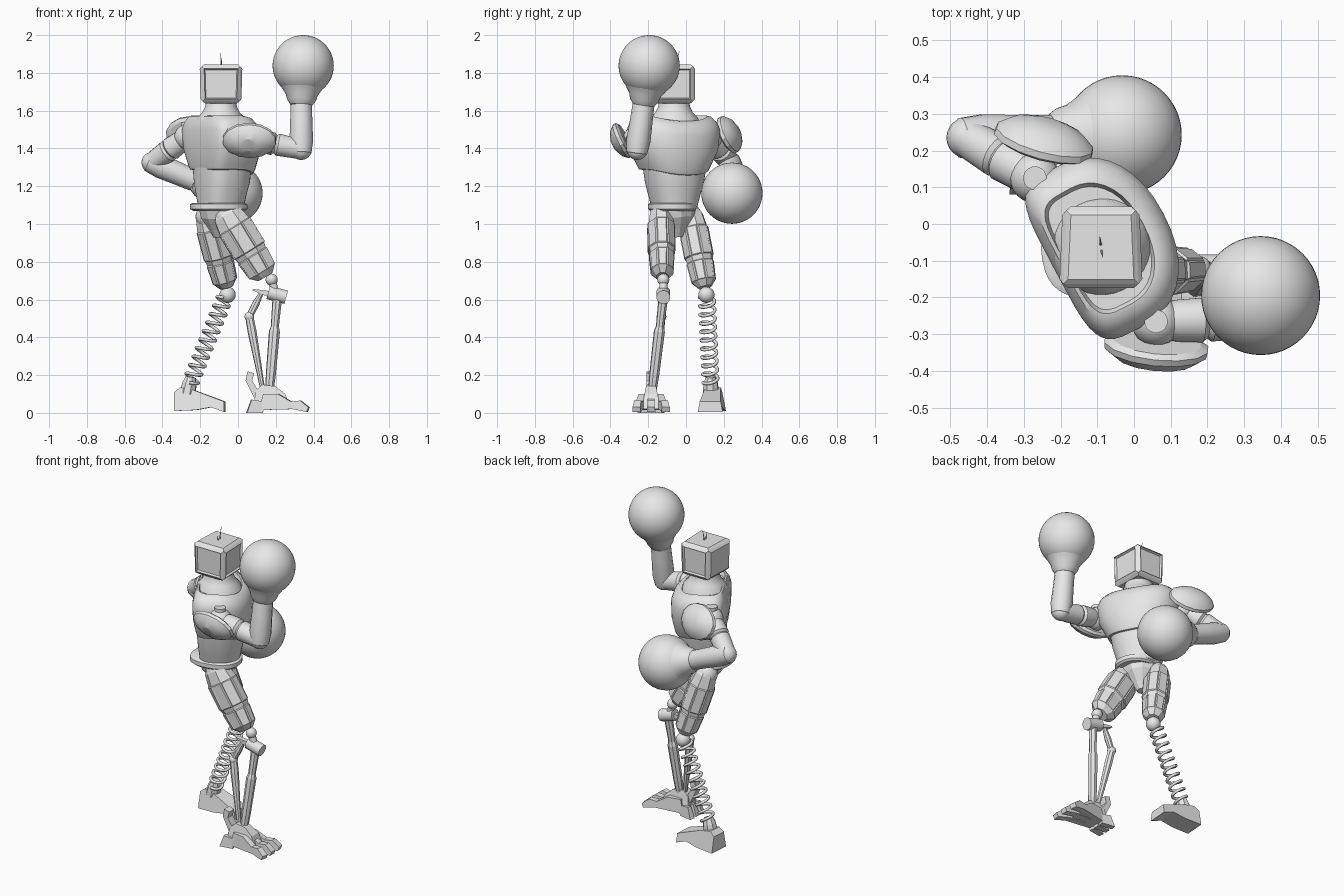
import bpy, bmesh, math
from mathutils import Vector, Matrix

cube = bpy.data.objects.get("Cube")
if cube:
    bpy.data.objects.remove(cube, do_unlink=True)

GREY = bpy.data.materials.new("plain_grey")
GREY.use_nodes = True
GREY.diffuse_color = (0.8, 0.8, 0.8, 1)
GREY.node_tree.nodes["Principled BSDF"].inputs["Base Color"].default_value = (0.8, 0.8, 0.8, 1)


def finish(name, bm, smooth=35):
    bmesh.ops.recalc_face_normals(bm, faces=bm.faces)
    me = bpy.data.meshes.new(name)
    bm.to_mesh(me)
    bm.free()
    me.materials.append(GREY)
    ob = bpy.data.objects.new(name, me)
    bpy.context.collection.objects.link(ob)
    if smooth:
        bpy.ops.object.select_all(action='DESELECT')
        ob.select_set(True)
        bpy.context.view_layer.objects.active = ob
        bpy.ops.object.shade_smooth_by_angle(angle=math.radians(smooth))
    return ob


def skin(bm, rings):
    """Join rings of vertices into a closed skin; returns the side faces."""
    n, sides = len(rings[0]), []
    for lo, hi in zip(rings, rings[1:]):
        for i in range(n):
            j = (i + 1) % n
            sides.append(bm.faces.new((lo[i], lo[j], hi[j], hi[i])))
    bm.faces.new(rings[0][::-1])
    bm.faces.new(rings[-1])
    return sides


def limb(name, a, b, profile, sides=20, aspect=(1, 1), panels=0, smooth=35):
    """Turned part from a to b; profile holds (fraction, radius) pairs."""
    a, b = Vector(a), Vector(b)
    rot = (b - a).to_track_quat('Z', 'Y')
    bm, rings = bmesh.new(), []
    for t, r in profile:
        ring = []
        for i in range(sides):
            w = math.tau * (i + 0.5) / sides
            p = Vector((r * aspect[0] * math.cos(w), r * aspect[1] * math.sin(w), 0))
            ring.append(bm.verts.new(a.lerp(b, t) + rot @ p))
        rings.append(ring)
    faces = skin(bm, rings)
    if panels:
        bmesh.ops.recalc_face_normals(bm, faces=bm.faces)
        big = sorted(faces, key=lambda f: -f.calc_area())[:panels]
        bmesh.ops.inset_individual(bm, faces=big, thickness=0.007, depth=0.006)
    return finish(name, bm, smooth)


def rod(name, a, b, r, sides=12):
    return limb(name, a, b, [(0, r), (1, r)], sides)


def ball(name, c, r, seg=24):
    bm = bmesh.new()
    bmesh.ops.create_uvsphere(bm, u_segments=seg, v_segments=seg // 2, radius=r,
                              matrix=Matrix.Translation(c))
    return finish(name, bm, 60)


def torso(name, rows, c=(-0.09, -0.06), yaw=28, back_power=0.45, dip=0, n=36):
    """Loft of D-shaped sections; rows hold (z, half width, front, back)."""
    bm, rings = bmesh.new(), []
    turn = Matrix.Rotation(math.radians(yaw), 3, 'Z')
    for z, w, front, back in rows:
        ring = []
        for i in range(n):
            a = math.tau * i / n
            co, si = math.cos(a), math.sin(a)
            p = 0.9 if co > 0 else back_power
            x = math.copysign(abs(co) ** p, co) * (front if co > 0 else back)
            y = math.copysign(abs(si) ** p, si) * w
            drop = dip * max(0, co) ** 2
            ring.append(bm.verts.new(turn @ Vector((x, y, 0)) + Vector((*c, z - drop))))
        rings.append(ring)
    skin(bm, rings)
    return finish(name, bm)


def prism(name, pivot, outline, width, yaw=0, top=1.0):
    """Side outline (x, z) given a width along y; higher points narrow by top."""
    bm, rings = bmesh.new(), []
    high = max(z for _, z in outline)
    turn = Matrix.Rotation(math.radians(yaw), 3, 'Z')
    for s in (-0.5, 0.5):
        rings.append([bm.verts.new(Vector(pivot) + turn @ Vector(
            (x, s * width * (1 + (top - 1) * z / high), z))) for x, z in outline])
    skin(bm, rings)
    return finish(name, bm, 0)


# Head: box with raised frames and sunken screens
bm = bmesh.new()
bmesh.ops.create_cube(bm, size=1)
for v in bm.verts:
    narrow = 0.92 if v.co.y > 0 else 1
    narrow *= 0.95 if v.co.z < 0 else 1
    v.co = Vector((-0.09 + v.co.x * 0.205 * narrow, -0.063 + v.co.y * 0.2, 1.742 + v.co.z * 0.185))
bm.normal_update()
panels = list(bm.faces)
bmesh.ops.inset_individual(bm, faces=panels, thickness=0.018, depth=0.011)
screens = [f for f in panels if abs(f.normal.z) < 0.5 and f.normal.x > -0.5]
bmesh.ops.inset_individual(bm, faces=screens, thickness=0.008, depth=-0.012)
finish("head", bm, 0)
limb("antenna_tall", (-0.09, -0.06, 1.83), (-0.093, -0.035, 1.915), [(0, 0.004), (1, 0.001)], 6)
limb("antenna_short", (-0.09, -0.066, 1.83), (-0.085, -0.09, 1.88), [(0, 0.004), (1, 0.001)], 6)
limb("neck", (-0.09, -0.063, 1.5), (-0.09, -0.063, 1.65),
     [(0, 0.14), (0.4, 0.128), (0.6, 0.1), (0.8, 0.085), (1, 0.08)], 32)

# Trunk
torso("chest", [(1.285, 0.15, 0.14, 0.11), (1.29, 0.178, 0.162, 0.122), (1.31, 0.188, 0.172, 0.128),
                (1.4, 0.235, 0.19, 0.14), (1.5, 0.247, 0.192, 0.142), (1.54, 0.232, 0.178, 0.134),
                (1.57, 0.2, 0.15, 0.118), (1.575, 0.178, 0.13, 0.108), (1.55, 0.168, 0.122, 0.1)],
      dip=0.03)
torso("abdomen", [(1.09, 0.115, 0.12, 0.11), (1.16, 0.135, 0.132, 0.118), (1.22, 0.152, 0.148, 0.124),
                  (1.3, 0.166, 0.155, 0.126)], back_power=0.7)
torso("belt", [(1.07, 0.115, 0.138, 0.138), (1.08, 0.126, 0.15, 0.152), (1.105, 0.126, 0.15, 0.152),
               (1.112, 0.115, 0.135, 0.14)], c=(-0.1, -0.072), yaw=10, back_power=0.8)
limb("pelvis", (-0.1, -0.06, 1.09), (-0.1, -0.045, 0.93),
     [(0, 0.115), (0.35, 0.1), (0.75, 0.055), (1, 0.03)], 10, smooth=0)


# Arms and ball hands
def arm(side, shoulder, elbow, wrist, hand):
    s, e, w, h = map(Vector, (shoulder, elbow, wrist, hand))
    ball(side + "_shoulder", s, 0.068)
    rod(side + "_shoulder_bolt", s, s + Vector((0, 0, 0.08)), 0.032, 16)
    limb(side + "_upper_arm", s, e, [(0, 0.045), (0.2, 0.058), (0.45, 0.062), (0.5, 0.05),
                                     (0.55, 0.06), (0.95, 0.054), (1, 0.04)], 16)
    ball(side + "_elbow", e, 0.056)
    limb(side + "_forearm", e - (w - e) * 0.15, w,
         [(0, 0.038), (0.06, 0.055), (0.3, 0.064), (0.7, 0.06), (1, 0.058)], 14)
    limb(side + "_cuff", w, h, [(0, 0.058), (0.12, 0.076), (0.25, 0.084), (0.45, 0.112)], 28)
    ball(side + "_hand", h, 0.162, 48)


arm("right", (0.06, -0.265, 1.45), (0.335, -0.258, 1.395), (0.335, -0.225, 1.63), (0.345, -0.195, 1.838))
arm("left", (-0.27, 0.125, 1.46), (-0.455, 0.235, 1.325), (-0.23, 0.24, 1.23), (-0.032, 0.243, 1.163))

# Shoulder pads: shallow domed shields
PAD = [(0, 0.085), (0.15, 0.1), (0.4, 0.098), (0.75, 0.075), (1, 0.035)]
limb("right_shoulder_pad", (0.062, -0.318, 1.45), (0.055, -0.385, 1.418), PAD, 14, (1.45, 1.0), smooth=25)
limb("left_shoulder_pad", (-0.25, 0.208, 1.465), (-0.232, 0.275, 1.495), PAD, 14, (1.4, 1.05), smooth=25)

# Thighs: faceted armour with raised panels
THIGH = [(0, 0.05), (0.08, 0.078), (0.25, 0.092), (0.62, 0.092), (0.68, 0.085), (0.93, 0.075), (1, 0.045)]
limb("right_thigh", (-0.075, -0.135, 1.08), (0.145, -0.125, 0.72), THIGH, 8, (0.78, 1.05), 16, 0)
limb("left_thigh", (-0.17, 0.02, 1.08), (-0.06, 0.1, 0.665), THIGH, 8, (0.82, 0.85), 16, 0)
ball("right_hip", (-0.06, -0.125, 1.04), 0.065)
ball("left_hip", (-0.16, 0.02, 1.04), 0.065)

# Left lower leg: coil spring on a wedge foot
ball("left_knee", (-0.055, 0.108, 0.625), 0.043)
top, low = Vector((-0.07, 0.11, 0.61)), Vector((-0.252, 0.13, 0.16))
rot = (low - top).to_track_quat('Z', 'Y')
curve = bpy.data.curves.new("spring", 'CURVE')
curve.dimensions = '3D'
curve.bevel_depth = 0.009
curve.bevel_resolution = 1
spline = curve.splines.new('POLY')
TURNS, STEPS = 10, 18
count = TURNS * STEPS + 1
spline.points.add(count - 1)
for i, pt in enumerate(spline.points):
    w = math.tau * i / STEPS
    off = rot @ Vector((0.04 * math.cos(w), 0.04 * math.sin(w), 0))
    pt.co = (*(top.lerp(low, i / (count - 1)) + off), 1)
curve.materials.append(GREY)
spring = bpy.data.objects.new("left_leg_spring", curve)
bpy.context.collection.objects.link(spring)
bpy.ops.object.select_all(action='DESELECT')
spring.select_set(True)
bpy.context.view_layer.objects.active = spring
bpy.ops.object.convert(target='MESH')
limb("left_ankle", (-0.268, 0.132, 0.1), (-0.25, 0.13, 0.19), [(0, 0.045), (0.6, 0.04), (1, 0.028)], 8, smooth=0)
prism("left_foot", (-0.2, 0.137, 0), [(-0.135, 0.01), (-0.135, 0.11), (-0.105, 0.135), (-0.03, 0.12),
      (0.13, 0.06), (0.13, 0.005), (0.06, 0.03), (-0.02, 0.015)], 0.135, -4, 0.6)

# Right lower leg: twin struts on a knee axle
ball("right_knee", (0.178, -0.12, 0.705), 0.032)
rod("right_knee_link", (0.178, -0.12, 0.7), (0.205, -0.12, 0.62), 0.022)
rod("right_knee_axle", (0.16, -0.12, 0.638), (0.255, -0.12, 0.612), 0.037, 16)
prism("right_knee_arm", (0.15, -0.12, 0.62), [(-0.075, 0.03), (0.03, -0.015), (0.06, 0.02), (-0.07, 0.036)], 0.03)
limb("right_main_strut", (0.208, -0.12, 0.61), (0.165, -0.18, 0.1),
     [(0, 0.026), (0.3, 0.022), (0.35, 0.03), (0.8, 0.027), (1, 0.022)], 8, smooth=0)
limb("right_upper_link", (0.125, -0.12, 0.638), (0.06, -0.13, 0.51), [(0, 0.012), (0.5, 0.02), (1, 0.018)], 8, smooth=0)
ball("right_link_joint", (0.06, -0.13, 0.51), 0.026, 12)
limb("right_rear_strut", (0.06, -0.13, 0.51), (0.135, -0.178, 0.1), [(0, 0.022), (0.2, 0.024), (1, 0.012)], 8, smooth=0)

# Right foot: ankle block, splayed toes and a heel spur
prism("right_ankle", (0.14, -0.185, 0), [(-0.06, 0.03), (-0.045, 0.12), (-0.01, 0.15), (0.06, 0.14),
      (0.11, 0.1), (0.14, 0.02)], 0.11, 0, 0.45)
TOE = [(-0.02, 0.015), (0, 0.1), (0.08, 0.1), (0.15, 0.06), (0.2, 0.065), (0.245, 0.03), (0.235, 0.005), (0.16, 0.02)]
for label, dy, yaw in (("outer", -0.045, -10), ("middle", 0, 0), ("inner", 0.045, 10)):
    prism(f"right_{label}_toe", (0.135, -0.185 + dy * 0.8, 0), TOE, 0.046, yaw, 0.7)
    prism(f"right_{label}_heel", (0.1, -0.185 + dy, 0), [(-0.055, 0), (-0.03, 0.07), (0.04, 0.06), (0.03, 0)],
          0.036, -yaw, 0.7)
prism("right_heel_spur", (0.075, -0.185, 0), [(0.01, 0.08), (-0.035, 0.17), (-0.025, 0.22), (0.01, 0.21),
      (0, 0.17), (0.05, 0.09)], 0.05)
